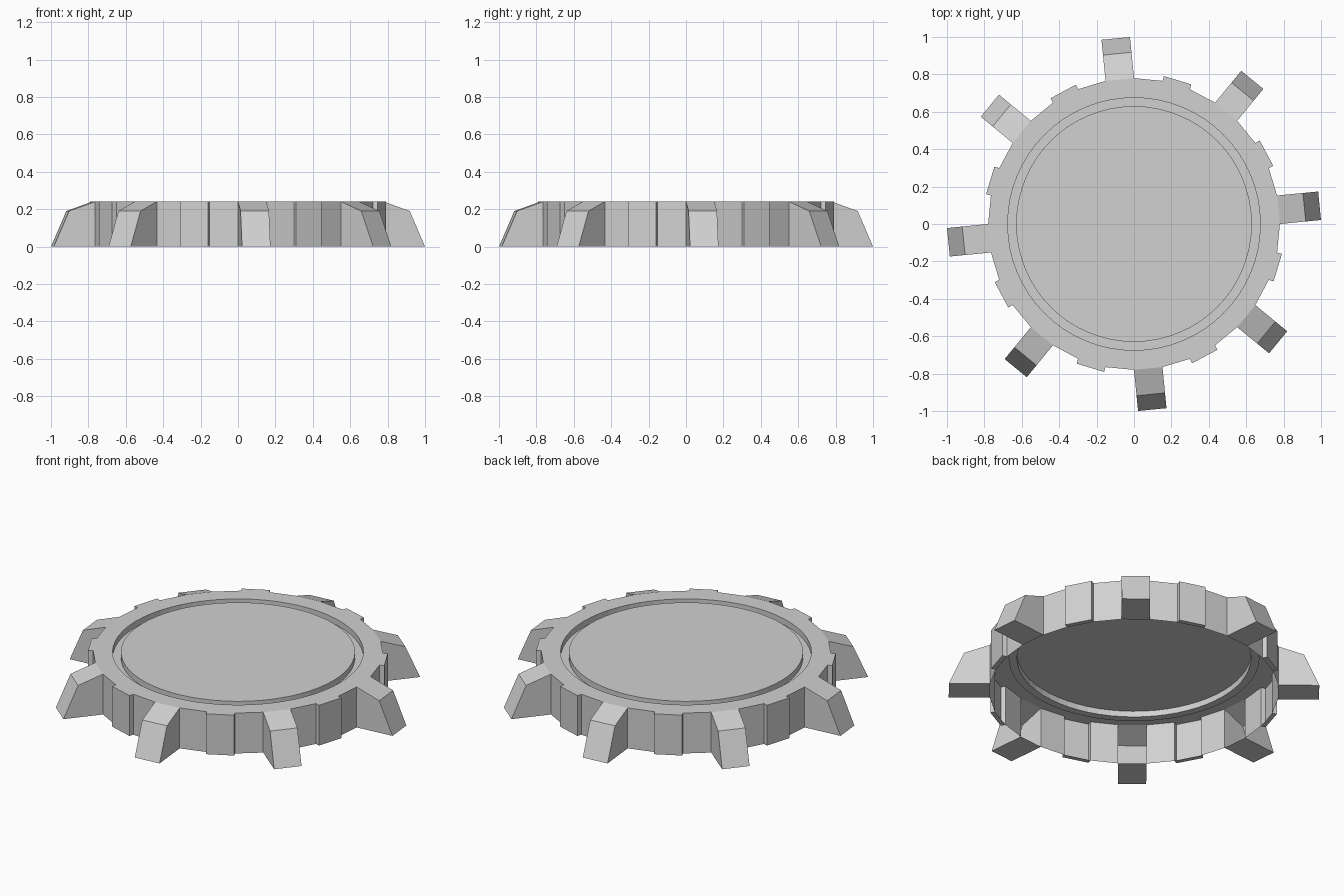
import bpy
import bmesh
from math import cos, sin, pi
from mathutils import Matrix, Vector

if "Cube" in bpy.data.objects:
    bpy.data.objects.remove(bpy.data.objects["Cube"], do_unlink=True)

SIDES = 32                              # sides of the outer rim
RADIUS = 0.78
HEIGHT = 0.24
STEP = 2 * pi / SIDES
FLAT = RADIUS * cos(STEP / 2)           # distance to the middle of a rim side
HALF = RADIUS * sin(STEP / 2)           # half the length of a rim side

grey = bpy.data.materials.new("light_grey")
grey.use_nodes = True
grey.diffuse_color = (0.64, 0.64, 0.64, 1)
grey.node_tree.nodes["Principled BSDF"].inputs["Base Color"].default_value = grey.diffuse_color


def finish(bm, name):
    """Turn a bmesh into a named grey object."""
    bmesh.ops.remove_doubles(bm, verts=bm.verts, dist=0.0001)
    mesh = bpy.data.meshes.new(name)
    bm.to_mesh(mesh)
    bm.free()
    mesh.materials.append(grey)
    obj = bpy.data.objects.new(name, mesh)
    bpy.context.collection.objects.link(obj)


def rim_parts(name, first, spacing, profile):
    """Sweep a (radius, height) profile across every chosen rim side."""
    bm = bmesh.new()
    for k in range(first, SIDES, spacing):
        turn = Matrix.Rotation((k + 0.5) * STEP, 3, "Z")
        near, far = [[bm.verts.new(turn @ Vector((r, t, z))) for r, z in profile]
                     for t in (-HALF, HALF)]
        for i in range(len(profile) - 1):
            bm.faces.new((near[i], near[i + 1], far[i + 1], far[i]))
        if len(profile) > 2:            # closed flanks, open towards the inside
            bm.faces.new(far)
            bm.faces.new(near[::-1])
    finish(bm, name)


# Skirt panels, shallow pads and sloping hollow legs around the rim
rim_parts("skirt_panels", 1, 2, [(FLAT, HEIGHT), (FLAT, 0)])
rim_parts("rim_pads", 2, 4, [(FLAT, HEIGHT), (FLAT + 0.027, HEIGHT),
                             (FLAT + 0.027, 0), (FLAT, 0)])
rim_parts("legs", 0, 4, [(FLAT, HEIGHT), (0.915, 0.19), (0.997, 0), (FLAT, 0)])

# Top plate with a narrow ring groove
bm = bmesh.new()
count = 2 * SIDES
floor = HEIGHT - 0.035
loops = []
for radius, z in ((RADIUS, HEIGHT), (0.675, HEIGHT), (0.675, floor),
                  (0.63, floor), (0.63, HEIGHT)):
    loop = []
    for i in range(count):
        r = FLAT if radius == RADIUS and i % 2 else radius
        a = i * STEP / 2
        loop.append(bm.verts.new((r * cos(a), r * sin(a), z)))
    loops.append(loop)
for outer, inner in zip(loops, loops[1:]):
    for i in range(count):
        j = (i + 1) % count
        bm.faces.new((outer[i], outer[j], inner[j], inner[i]))
bm.faces.new(loops[-1])
finish(bm, "top_plate")
